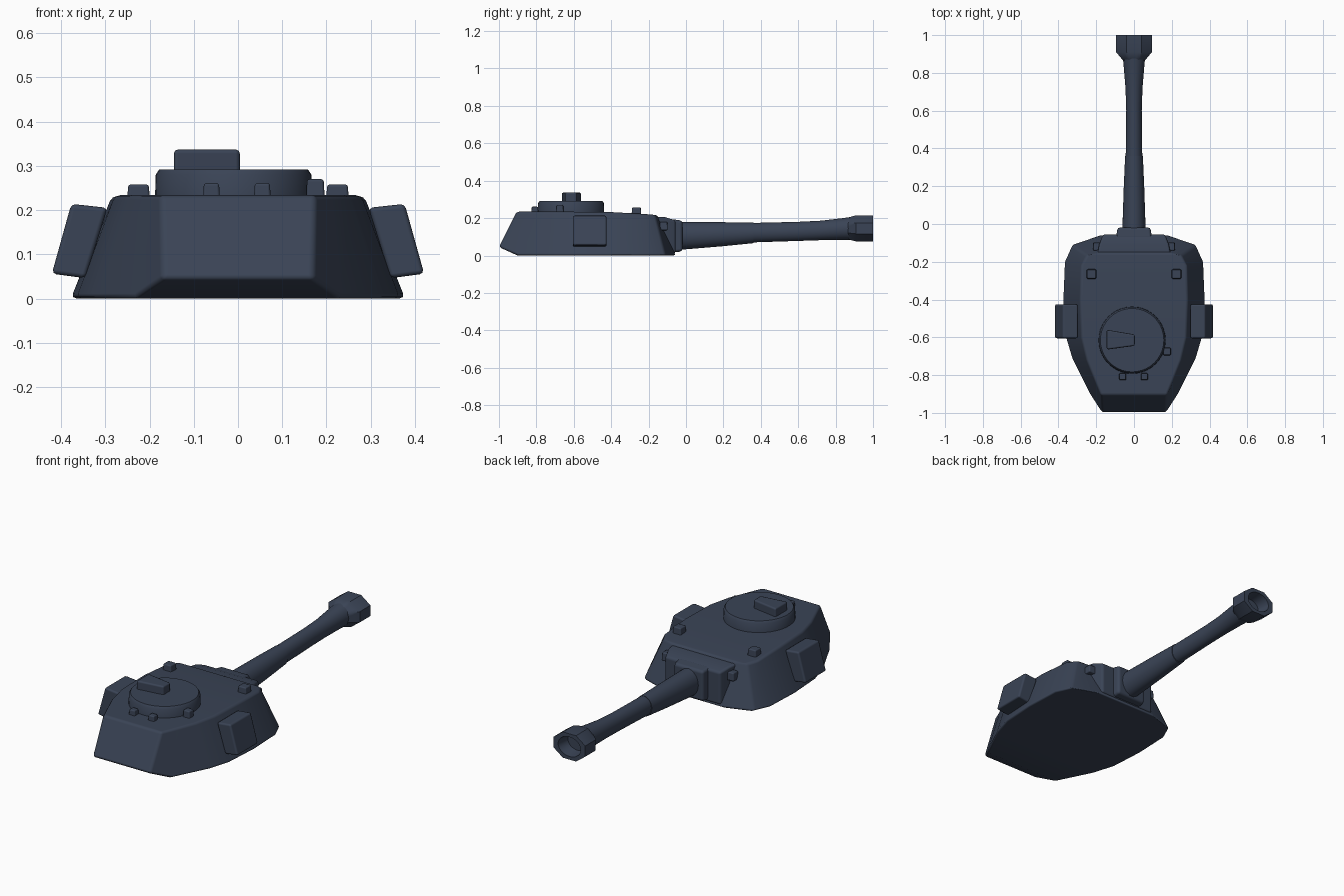
import bpy, bmesh, math
from math import cos, sin, pi

if "Cube" in bpy.data.objects:
    bpy.data.objects.remove(bpy.data.objects["Cube"], do_unlink=True)

COLOR = (0.042, 0.057, 0.092, 1)
steel = bpy.data.materials.new("blue_grey_steel")
steel.use_nodes = True
steel.diffuse_color = COLOR
steel.node_tree.nodes["Principled BSDF"].inputs["Base Color"].default_value = COLOR


def skin(name, sections, bevel=0.0, angle=35):
    """Join equal-length closed sections into a capped solid."""
    bm = bmesh.new()
    rows = [[bm.verts.new(p) for p in s] for s in sections]
    n = len(rows[0])
    for a, b in zip(rows, rows[1:]):
        for i in range(n):
            j = (i + 1) % n
            bm.faces.new((a[i], a[j], b[j], b[i]))
    bm.faces.new(rows[0])
    bm.faces.new(rows[-1])
    bmesh.ops.recalc_face_normals(bm, faces=bm.faces)
    mesh = bpy.data.meshes.new(name)
    bm.to_mesh(mesh)
    bm.free()
    mesh.materials.append(steel)
    ob = bpy.data.objects.new(name, mesh)
    bpy.context.collection.objects.link(ob)
    bpy.ops.object.select_all(action="DESELECT")
    ob.select_set(True)
    bpy.context.view_layer.objects.active = ob
    bpy.ops.object.shade_smooth_by_angle(angle=math.radians(angle))
    if bevel:
        mod = ob.modifiers.new("soft_edges", "BEVEL")
        mod.width = bevel
        mod.segments = 2
        mod.angle_limit = math.radians(30)
        mod.harden_normals = True
    return ob


def ring(rx, rz, y, z, octagon=False, n=32):
    """Ellipse or flat-topped octagon across the gun axis."""
    pts = []
    for k in range(n):
        a = 2 * pi * k / n
        f = 1 / cos((a + pi / 8) % (pi / 4) - pi / 8) if octagon else 1
        pts.append((rx * f * cos(a), y, z + rz * f * sin(a)))
    return pts


def disc(r, x, y, z, n=40):
    return [(x + r * cos(2 * pi * k / n), y + r * sin(2 * pi * k / n), z) for k in range(n)]


def slab(hx, y, z0, z1):
    return [(hx, y, z0), (hx, y, z1), (-hx, y, z1), (-hx, y, z0)]


def block(name, x, y, z0, z1, size):
    h = size / 2
    skin(name, [[(x + s * h * t, y + u * h * t, z) for s, u in ((-1, -1), (1, -1), (1, 1), (-1, 1))]
                for z, t in ((z0, 1), (z1, 0.9))], 0.006)


# Armoured shell: stations of (low x, low y, low z, high x, high y, high z)
stations = [
    (0.17, -1.0, 0.045, 0.175, -0.905, 0.234),
    (0.235, -0.9, 0.0, 0.21, -0.82, 0.234),
    (0.33, -0.71, 0.0, 0.25, -0.72, 0.234),
    (0.366, -0.59, 0.0, 0.278, -0.6, 0.234),
    (0.378, -0.4, 0.0, 0.285, -0.4, 0.232),
    (0.37, -0.2, 0.0, 0.278, -0.22, 0.222),
    (0.33, -0.11, 0.0, 0.25, -0.165, 0.217),
    (0.17, -0.055, 0.0, 0.17, -0.15, 0.213),
]
skin("turret_shell", [[(a, b, c), (d, e, f), (-d, e, f), (-a, b, c)]
                      for a, b, c, d, e, f in stations], 0.012, 25)

# Gun mount and collar
skin("mantlet", [slab(0.2, -0.185, 0.005, 0.208), slab(0.185, -0.11, 0.005, 0.205),
                 slab(0.165, -0.055, 0.012, 0.187)], 0.012)
skin("gun_collar", [slab(0.095, -0.08, 0.015, 0.195), slab(0.088, -0.018, 0.022, 0.186)], 0.015)

# Barrel in two lengths, rising slightly to the muzzle
skin("barrel_rear", [ring(0.063, 0.075, -0.06, 0.104), ring(0.06, 0.072, 0.02, 0.107),
                     ring(0.054, 0.064, 0.2, 0.114), ring(0.047, 0.055, 0.36, 0.121)])
skin("barrel_front", [ring(0.044, 0.052, 0.35, 0.122), ring(0.041, 0.051, 0.6, 0.129),
                      ring(0.045, 0.052, 0.72, 0.134), ring(0.055, 0.058, 0.84, 0.142),
                      ring(0.06, 0.062, 0.89, 0.145)])
# Octagonal muzzle with an open bore
skin("muzzle", [ring(0.055, 0.052, 0.865, 0.144, True), ring(0.07, 0.062, 0.88, 0.145, True),
                ring(0.095, 0.07, 0.91, 0.145, True), ring(0.095, 0.07, 1.0, 0.145, True),
                ring(0.068, 0.053, 1.0, 0.145), ring(0.058, 0.046, 0.93, 0.145)])

# Commander's cupola and its raised hatch
CX, CY = -0.01, -0.615
skin("cupola", [disc(0.178, CX, CY, 0.22), disc(0.176, CX, CY, 0.28), disc(0.168, CX, CY, 0.292)])
skin("hatch_block", [[(-0.145, -0.665, z), (0.004, -0.645, z), (0.004, -0.585, z), (-0.145, -0.56, z)]
                     for z in (0.28, 0.337)], 0.009)

# Small fittings on the roof
block("rear_right_knob", -0.06, -0.808, 0.225, 0.261, 0.038)
block("rear_left_knob", 0.055, -0.808, 0.225, 0.261, 0.038)
block("cupola_side_knob", 0.175, -0.675, 0.225, 0.27, 0.042)

# Paired parts: roof lifting blocks, mantlet pins, side stowage bins
for side, s in (("left", 1), ("right", -1)):
    block(side + "_roof_block", 0.225 * s, -0.265, 0.215, 0.258, 0.052)
    block(side + "_mantlet_pin", 0.195 * s, -0.12, 0.135, 0.18, 0.045)
    skin(side + "_bin", [[(s * x, y, z) for x, z in
                          ((0.295, 0.205), (0.377, 0.214), (0.421, 0.056), (0.345, 0.046))]
                         for y in (-0.605, -0.425)], 0.01)
